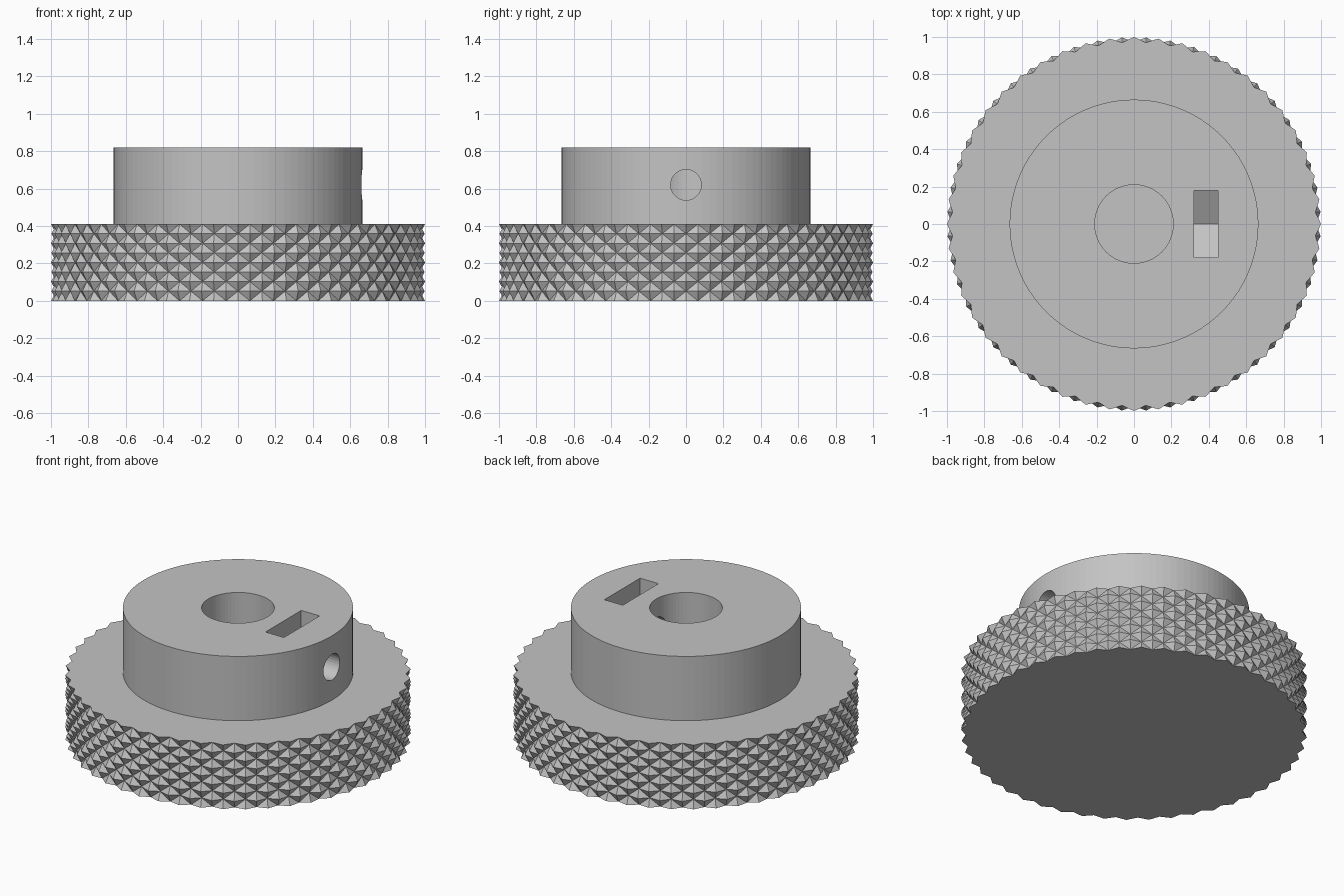
import bpy, bmesh, math
from mathutils import Matrix

cube = bpy.data.objects.get("Cube")
if cube:
    bpy.data.objects.remove(cube, do_unlink=True)

grey = bpy.data.materials.new("plain_grey")
grey.use_nodes = True
COLOUR = (0.55, 0.55, 0.55, 1)
grey.diffuse_color = COLOUR
grey.node_tree.nodes["Principled BSDF"].inputs["Base Color"].default_value = COLOUR

WHEEL_TOP, HUB_TOP, HOLE_Z = 0.41, 0.82, 0.62


def make(name, bm):
    bmesh.ops.recalc_face_normals(bm, faces=bm.faces)
    mesh = bpy.data.meshes.new(name)
    bm.to_mesh(mesh)
    bm.free()
    mesh.materials.append(grey)
    obj = bpy.data.objects.new(name, mesh)
    bpy.context.collection.objects.link(obj)
    return obj


def cylinder(name, radius, low, high, sides, turn=Matrix()):
    bm = bmesh.new()
    place = turn @ Matrix.Translation((0, 0, (low + high) / 2))
    bmesh.ops.create_cone(bm, cap_ends=True, segments=sides, radius1=radius,
                          radius2=radius, depth=high - low, matrix=place)
    return make(name, bm)


def knurled_wheel(teeth, rows, outer, inner):
    """Checkerboard of peaks and valleys, creased along the valleys."""
    bm = bmesh.new()
    around = teeth * 2
    rings = []
    for j in range(rows * 2 + 1):
        ring = []
        for i in range(around):
            r = inner if (i + j) % 2 else outer
            a = 2 * math.pi * i / around
            ring.append(bm.verts.new((r * math.cos(a), r * math.sin(a),
                                      WHEEL_TOP * j / (rows * 2))))
        rings.append(ring)
    for j in range(rows * 2):
        for i in range(around):
            k = (i + 1) % around
            a, b = rings[j][i], rings[j][k]
            c, d = rings[j + 1][k], rings[j + 1][i]
            split = ((a, b, c), (a, c, d)) if (i + j) % 2 else ((a, b, d), (b, c, d))
            for tri in split:
                bm.faces.new(tri)
    bm.faces.new(rings[0])
    bm.faces.new(rings[-1])
    return make("knurled_wheel", bm)


def nut_pocket(x0, x1, half):
    """Slot with the lower half of a hexagon as its floor."""
    bm = bmesh.new()
    side = half / math.sqrt(3)
    shape = [(-half, HUB_TOP + 0.1), (-half, HOLE_Z - side),
             (0, HOLE_Z - 2 * side + 0.006),
             (half, HOLE_Z - side), (half, HUB_TOP + 0.1)]
    face = bm.faces.new([bm.verts.new((x0, y, z)) for y, z in shape])
    new = bmesh.ops.extrude_face_region(bm, geom=[face])["geom"]
    bmesh.ops.translate(bm, vec=(x1 - x0, 0, 0),
                        verts=[v for v in new if isinstance(v, bmesh.types.BMVert)])
    return make("nut_pocket_cutter", bm)


def cut(target, cutter):
    mod = target.modifiers.new("cut", "BOOLEAN")
    mod.operation = "DIFFERENCE"
    mod.solver = "EXACT"
    mod.object = cutter
    with bpy.context.temp_override(object=target, active_object=target):
        bpy.ops.object.modifier_apply(modifier=mod.name)


# Main parts
wheel = knurled_wheel(teeth=48, rows=4, outer=1.0, inner=0.972)
hub = cylinder("hub", 0.665, WHEEL_TOP, HUB_TOP, 100)

# Shaft bore, set screw hole and nut pocket
bore = cylinder("shaft_bore_cutter", 0.21, 0.2, 0.95, 64)
screw = cylinder("screw_hole_cutter", 0.082, 0.1, 0.8, 32,
                 Matrix.Translation((0, 0, HOLE_Z)) @ Matrix.Rotation(math.pi / 2, 4, "Y"))
pocket = nut_pocket(0.32, 0.45, 0.18)
cutters = [bore, screw, pocket]
for c in cutters:
    c.hide_render = True

cut(wheel, bore)
for c in cutters:
    cut(hub, c)
for c in cutters:
    bpy.data.objects.remove(c, do_unlink=True)
